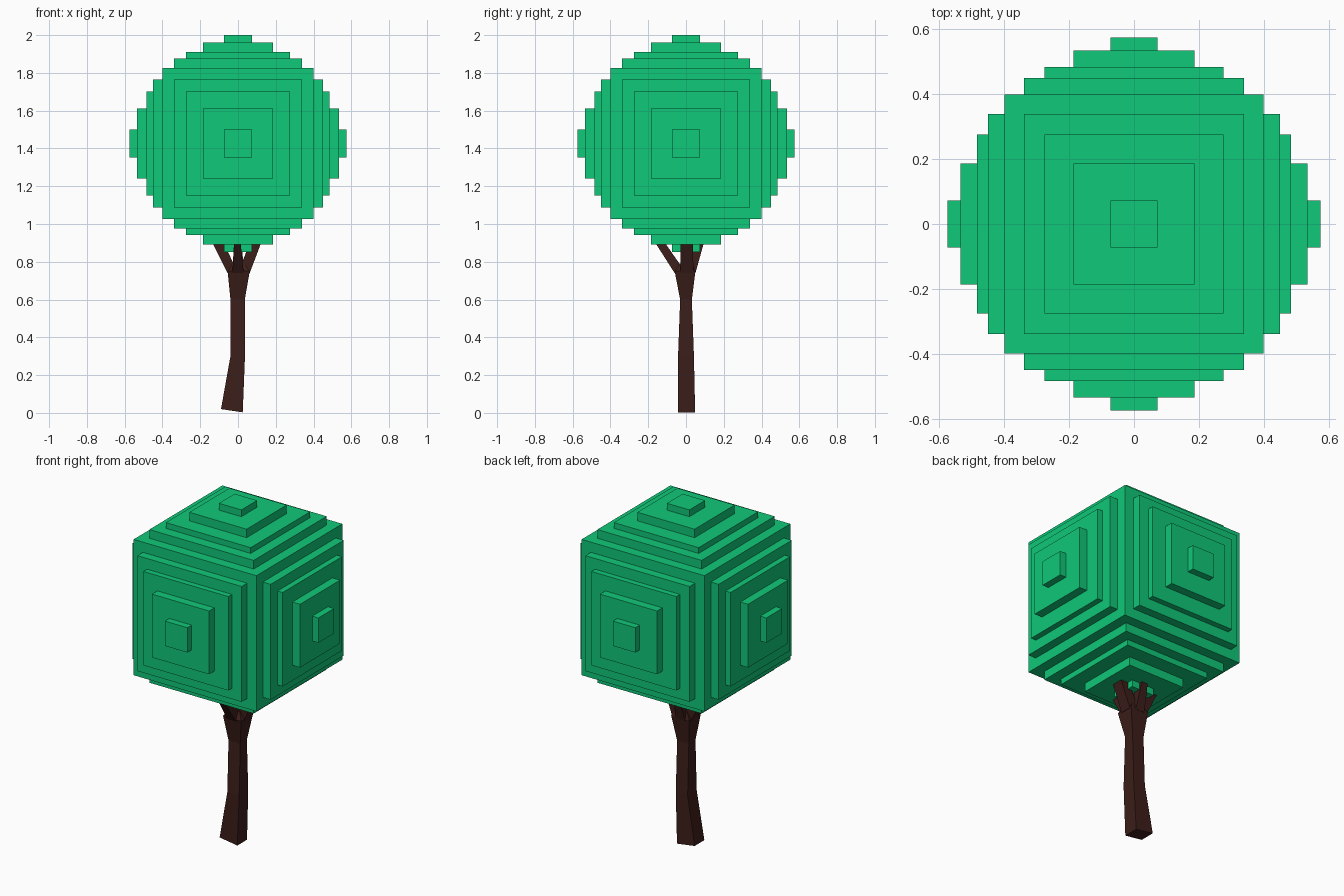
import bpy, bmesh

if "Cube" in bpy.data.objects:
    bpy.data.objects.remove(bpy.data.objects["Cube"])


def material(name, color):
    m = bpy.data.materials.new(name)
    m.diffuse_color = (*color, 1)
    m.use_nodes = True
    m.node_tree.nodes["Principled BSDF"].inputs["Base Color"].default_value = m.diffuse_color
    return m


def add_object(name, bm, mat):
    bmesh.ops.recalc_face_normals(bm, faces=bm.faces)
    mesh = bpy.data.meshes.new(name)
    bm.to_mesh(mesh)
    bm.free()
    mesh.materials.append(mat)
    obj = bpy.data.objects.new(name, mesh)
    bpy.context.collection.objects.link(obj)
    return obj


def loft(name, sections, mat, tilt=0.0):
    """Four-sided limb through (x0, x1, y0, y1, z) sections; tilt lifts the base's left side."""
    bm = bmesh.new()
    rings = []
    for i, (x0, x1, y0, y1, z) in enumerate(sections):
        lift = tilt if i == 0 else 0
        rings.append([bm.verts.new(p) for p in (
            (x0, y0, z + lift), (x1, y0, z), (x1, y1, z), (x0, y1, z + lift))])
    for a, b in zip(rings, rings[1:]):
        for i in range(4):
            j = (i + 1) % 4
            bm.faces.new((a[i], a[j], b[j], b[i]))
    bm.faces.new(rings[0])
    bm.faces.new(rings[-1])
    return add_object(name, bm, mat)


leaf = material("leaf_green", (0.005, 0.58, 0.19))
bark = material("bark_brown", (0.045, 0.013, 0.010))

# Crown: a cube with stepped square plates on all six sides
bm = bmesh.new()
bmesh.ops.create_cube(bm, size=0.798)
tops = list(bm.faces)
for inset, rise in ((0.06, 0.051), (0.063, 0.034), (0.09, 0.05), (0.113, 0.04)):
    bmesh.ops.inset_individual(bm, faces=tops, thickness=inset, use_even_offset=True)
    tops = bmesh.ops.extrude_discrete_faces(bm, faces=tops)["faces"]
    for f in tops:
        step = f.calc_center_median().normalized() * rise
        bmesh.ops.translate(bm, verts=f.verts, vec=step)
crown = add_object("crown", bm, leaf)
crown.location.z = 1.426

# Trunk: bent square column that flares into the fork
loft("trunk", [
    (-0.09, 0.025, -0.042, 0.048, 0.003),
    (-0.04, 0.037, -0.042, 0.042, 0.30),
    (-0.04, 0.036, -0.031, 0.031, 0.60),
    (-0.055, 0.062, -0.06, 0.05, 0.75),
    (-0.03, 0.035, -0.035, 0.035, 0.79),
], bark, tilt=0.017)

# Branches: four limbs spreading into the crown
branches = {
    "branch_left": [(-0.055, 0.0, -0.03, 0.035, 0.74), (-0.145, -0.085, -0.03, 0.03, 0.92)],
    "branch_right": [(0.0, 0.062, -0.03, 0.04, 0.74), (0.07, 0.13, -0.03, 0.035, 0.92)],
    "branch_front": [(-0.03, 0.03, -0.06, 0.0, 0.74), (-0.02, 0.012, -0.175, -0.125, 0.92)],
    "branch_back": [(-0.03, 0.03, 0.0, 0.05, 0.74), (-0.015, 0.02, 0.05, 0.1, 0.92)],
}
for name, sections in branches.items():
    loft(name, sections, bark)
